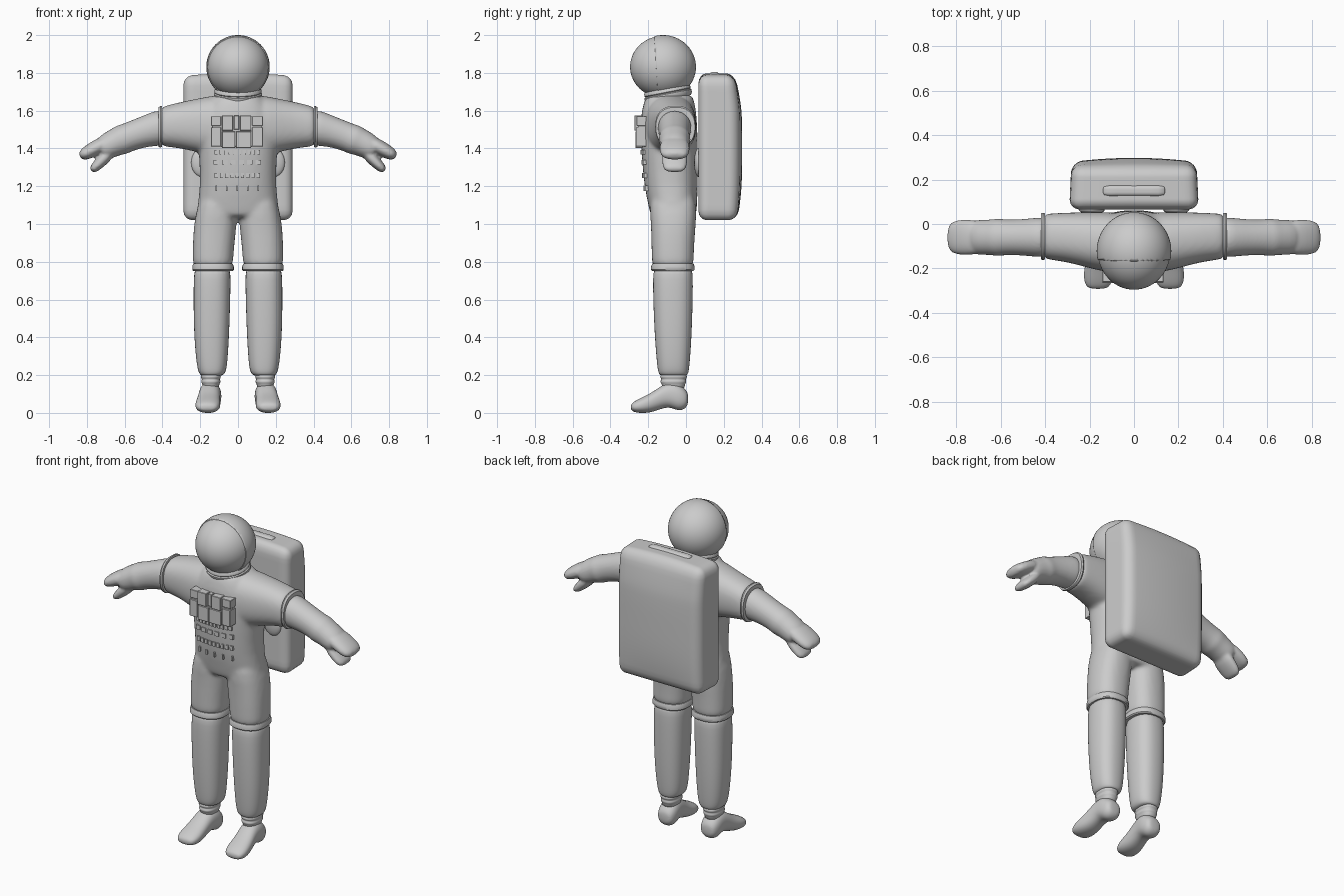
import bpy, bmesh, math
from mathutils import Vector, Matrix

if "Cube" in bpy.data.objects:
    bpy.data.objects.remove(bpy.data.objects["Cube"])


# ---------- helpers ----------
def zsec(z, x0, x1, y0, y1):
    return (Vector(((x0 + x1) / 2, (y0 + y1) / 2, z)), Vector(((x1 - x0) / 2, 0, 0)), Vector((0, (y1 - y0) / 2, 0)))


def xsec(x, z0, z1, y0, y1):
    return (Vector((x, (y0 + y1) / 2, (z0 + z1) / 2)), Vector((0, 0, (z1 - z0) / 2)), Vector((0, (y1 - y0) / 2, 0)))


def ysec(y, cx, hx, z0, z1):
    return (Vector((cx, y, (z0 + z1) / 2)), Vector((hx, 0, 0)), Vector((0, 0, (z1 - z0) / 2)))


def armsec(x, z, r, ry, tilt):
    t = math.radians(tilt)
    return (Vector((x, -0.06, z)), Vector((r * math.cos(t), 0, r * math.sin(t))), Vector((0, ry, 0)))


def loft(bm, secs, power=2.4, n=24, side=1):
    rings = []
    for c, a, b in secs:
        ring = []
        for i in range(n):
            t = 2 * math.pi * i / n
            u, v = math.cos(t), math.sin(t)
            u = math.copysign(abs(u) ** (2 / power), u)
            v = math.copysign(abs(v) ** (2 / power), v)
            p = c + a * u + b * v
            ring.append(bm.verts.new((p.x * side, p.y, p.z)))
        rings.append(ring)
    for r, s in zip(rings, rings[1:]):
        for i in range(n):
            bm.faces.new((r[i], r[(i + 1) % n], s[(i + 1) % n], s[i]))
    bm.faces.new(rings[0])
    bm.faces.new(rings[-1])


def finish(bm, name, subsurf=0, voxel=0, smooth=0, mirror=False, angle=None, flat=False):
    bmesh.ops.recalc_face_normals(bm, faces=bm.faces)
    me = bpy.data.meshes.new(name)
    bm.to_mesh(me)
    bm.free()
    ob = bpy.data.objects.new(name, me)
    bpy.context.collection.objects.link(ob)
    if not flat:
        me.polygons.foreach_set("use_smooth", [True] * len(me.polygons))
    if angle:
        bpy.ops.object.select_all(action='DESELECT')
        ob.select_set(True)
        bpy.context.view_layer.objects.active = ob
        bpy.ops.object.shade_smooth_by_angle(angle=math.radians(angle))
    if subsurf:
        m = ob.modifiers.new("subsurf", 'SUBSURF')
        m.levels = m.render_levels = subsurf
    if voxel:
        m = ob.modifiers.new("remesh", 'REMESH')
        m.mode, m.voxel_size, m.use_smooth_shade = 'VOXEL', voxel, True
    if smooth:
        m = ob.modifiers.new("smooth", 'SMOOTH')
        m.factor, m.iterations = 0.5, smooth
    if mirror:
        m = ob.modifiers.new("mirror", 'MIRROR')
        m.use_mirror_merge = False
    return ob


def rounded_box(name, lo, hi, r, cuts, shape=None):
    bm = bmesh.new()
    bmesh.ops.create_cube(bm, size=2)
    bmesh.ops.subdivide_edges(bm, edges=bm.edges[:], cuts=cuts, use_grid_fill=True)
    lo, hi = Vector(lo), Vector(hi)
    for v in bm.verts:
        p = Vector([lo[i] + (hi[i] - lo[i]) * (v.co[i] + 1) / 2 for i in range(3)])
        q = Vector([min(max(p[i], lo[i] + r), hi[i] - r) for i in range(3)])
        if (p - q).length > 1e-6:
            p = q + (p - q).normalized() * r
        v.co = shape(p) if shape else p
    return finish(bm, name)


# ---------- suit body: torso, shoulders and thighs fused together ----------
bm = bmesh.new()
loft(bm, [zsec(1.69, -.11, .11, -.20, .03), zsec(1.67, -.14, .14, -.215, .04), zsec(1.6, -.19, .19, -.238, .055),
          zsec(1.5, -.215, .215, -.242, .062), zsec(1.35, -.207, .207, -.235, .064), zsec(1.2, -.2, .2, -.222, .063),
          zsec(1.1, -.217, .217, -.2, .06), zsec(1.05, -.215, .215, -.19, .055), zsec(1.03, -.19, .19, -.17, .04)])
for s in (1, -1):
    loft(bm, [xsec(0, 1.38, 1.68, -.22, .05), xsec(.12, 1.36, 1.685, -.22, .055), xsec(.2, 1.375, 1.667, -.2, .055),
              xsec(.3, 1.40, 1.648, -.172, .052), xsec(.39, 1.41, 1.625, -.16, .048),
              xsec(.415, 1.412, 1.618, -.157, .045)], side=s)
    loft(bm, [zsec(1.2, .03, .18, -.17, .03), zsec(1.1, .005, .215, -.195, .058), zsec(1.0, .006, .234, -.186, .053),
              zsec(.9, .018, .24, -.184, .044), zsec(.8, .026, .241, -.181, .041),
              zsec(.765, .028, .238, -.18, .04)], side=s)
finish(bm, "suit_body", subsurf=1, voxel=.011, smooth=8)

# ---------- sleeve and knee cuffs ----------
bm = bmesh.new()
loft(bm, [xsec(.402, 1.408, 1.625, -.16, .048), xsec(.41, 1.405, 1.626, -.163, .051),
          xsec(.42, 1.408, 1.618, -.159, .047)], n=40)
finish(bm, "sleeve_cuff", mirror=True, angle=40)
bm = bmesh.new()
loft(bm, [zsec(.79, .028, .238, -.179, .04), zsec(.775, .022, .242, -.185, .045),
          zsec(.758, .022, .242, -.185, .045), zsec(.752, .028, .237, -.179, .04)], n=40)
finish(bm, "knee_cuff", mirror=True, angle=40)

# ---------- forearm and two-part mitten ----------
bm = bmesh.new()
loft(bm, [armsec(.38, 1.518, .094, .092, 82), armsec(.43, 1.505, .094, .09, 78), armsec(.50, 1.487, .081, .082, 72),
          armsec(.56, 1.467, .078, .08, 70), armsec(.59, 1.456, .077, .082, 68), armsec(.615, 1.446, .08, .086, 68),
          armsec(.64, 1.436, .074, .08, 66), armsec(.68, 1.418, .07, .08, 64), armsec(.715, 1.398, .064, .078, 62),
          armsec(.735, 1.385, .045, .06, 62)], power=2.1)
loft(bm, [armsec(.68, 1.44, .035, .07, 62), armsec(.73, 1.415, .042, .08, 62), armsec(.78, 1.388, .038, .08, 60),
          armsec(.815, 1.368, .033, .074, 60), armsec(.838, 1.356, .018, .05, 60)], power=2.2)
loft(bm, [armsec(.67, 1.39, .03, .06, 50), armsec(.705, 1.352, .034, .07, 48), armsec(.74, 1.316, .028, .066, 48),
          armsec(.765, 1.292, .024, .06, 48), armsec(.778, 1.281, .012, .04, 48)], power=2.2)
finish(bm, "forearm_and_mitten", subsurf=1, voxel=.008, smooth=5, mirror=True)

# ---------- lower legs, ankle rolls, boots ----------
bm = bmesh.new()
loft(bm, [zsec(.775, .045, .225, -.165, .03), zsec(.74, .037, .236, -.178, .039), zsec(.5, .043, .236, -.171, .034),
          zsec(.35, .05, .229, -.162, .027), zsec(.24, .058, .217, -.152, .018), zsec(.205, .07, .205, -.145, .012),
          zsec(.195, .09, .19, -.13, .0)])
finish(bm, "lower_leg", subsurf=2, mirror=True)
bm = bmesh.new()
loft(bm, [zsec(.215, .10, .19, -.12, -.01), zsec(.197, .09, .197, -.138, .006), zsec(.186, .09, .197, -.138, .006),
          zsec(.178, .098, .19, -.128, -.003), zsec(.17, .092, .195, -.136, .002), zsec(.16, .092, .195, -.136, .002),
          zsec(.152, .1, .188, -.127, -.006), zsec(.12, .1, .188, -.127, -.006)])
finish(bm, "ankle_roll", subsurf=1, mirror=True)
bm = bmesh.new()
loft(bm, [ysec(.012, .145, .03, .05, .10), ysec(-.002, .145, .05, .022, .125), ysec(-.04, .146, .06, .008, .16),
          ysec(-.085, .148, .058, .032, .165), ysec(-.13, .152, .058, .022, .145), ysec(-.18, .157, .063, .003, .108),
          ysec(-.23, .16, .068, -.002, .084), ysec(-.27, .162, .06, .002, .064),
          ysec(-.293, .163, .04, .015, .045)], power=2.3)
finish(bm, "boot", subsurf=2, mirror=True)

# ---------- helmet: visor ball, hood shell and neck ring ----------
HC = Vector((0, -.122, 1.832))
bm = bmesh.new()
bmesh.ops.create_uvsphere(bm, u_segments=64, v_segments=32, radius=.164)
bmesh.ops.transform(bm, verts=bm.verts, matrix=Matrix.Translation(HC) @ Matrix.Diagonal((1, 1.06, 1, 1)))
finish(bm, "visor")
bm = bmesh.new()
bmesh.ops.create_uvsphere(bm, u_segments=64, v_segments=32, radius=.168)
bmesh.ops.transform(bm, verts=bm.verts, matrix=Matrix.Translation(HC) @ Matrix.Diagonal((1, 1.04, 1, 1)))
bmesh.ops.bisect_plane(bm, geom=bm.verts[:] + bm.edges[:] + bm.faces[:], plane_co=(0, -.158, 1.83),
                       plane_no=(0, 1, .06), clear_inner=True)
hood = finish(bm, "helmet_hood")
m = hood.modifiers.new("thickness", 'SOLIDIFY')
m.thickness, m.offset = .01, -1

bm = bmesh.new()
loft(bm, [zsec(z, -r, r, -r, r) for z, r in ((-.035, .118), (-.02, .127), (-.006, .127), (-.001, .121),
                                             (.004, .125), (.018, .123), (.028, .112))], power=2, n=48)
bmesh.ops.transform(bm, verts=bm.verts,
                    matrix=Matrix.Translation((0, -.097, 1.695)) @ Matrix.Rotation(math.radians(11), 4, 'X'))
finish(bm, "neck_ring", angle=40)


# ---------- life-support backpack ----------
def bulge(p):
    k = (p.y - .065) / .2
    u = max(0, 1 - (p.x / .28) ** 2)
    w = max(0, 1 - abs((p.z - 1.4) / .38) ** 3)
    taper = 1 - .035 * k
    top = max(0, (p.z - 1.6) / .18)
    return Vector((p.x * taper, p.y + k * (.027 * w * (.4 + .6 * u) - .012 * top), p.z + .012 * top * u))


rounded_box("backpack", (-.292, .065, 1.02), (.292, .27, 1.785), .05, 26, bulge)
rounded_box("backpack_handle", (-.14, .125, 1.76), (.14, .175, 1.806), .018, 8)
bm = bmesh.new()
bmesh.ops.create_uvsphere(bm, u_segments=24, v_segments=12, radius=1)
bmesh.ops.transform(bm, verts=bm.verts,
                    matrix=Matrix.Translation((.19, .065, 1.325)) @ Matrix.Diagonal((.058, .022, .075, 1)))
finish(bm, "backpack_mount", mirror=True)


# ---------- chest control unit and rows of small fittings ----------
def box(bm, x0, x1, z0, z1, front, back):
    mat = Matrix.Translation(((x0 + x1) / 2, (front + back) / 2, (z0 + z1) / 2))
    bmesh.ops.create_cube(bm, size=1, matrix=mat @ Matrix.Diagonal((x1 - x0, back - front, z1 - z0, 1)))


bm = bmesh.new()
for x0, x1, z0, z1, f in ((-.142, -.09, 1.52, 1.57, -.262), (-.142, -.09, 1.41, 1.512, -.266),
                          (-.085, -.026, 1.495, 1.575, -.272), (-.021, .005, 1.5, 1.575, -.264),
                          (.01, .07, 1.495, 1.575, -.272), (.075, .132, 1.52, 1.57, -.262),
                          (.075, .132, 1.41, 1.512, -.266), (-.085, -.015, 1.402, 1.49, -.268),
                          (-.01, .07, 1.402, 1.49, -.268)):
    box(bm, x0, x1, z0, z1, f, -.17)
box(bm, -.138, .128, 1.41, 1.57, -.255, -.17)
bmesh.ops.bevel(bm, geom=bm.edges[:], offset=.002, segments=1, affect='EDGES')
finish(bm, "chest_control_unit", flat=True)

bm = bmesh.new()
for z, h, y, count, width in ((1.38, .024, -.241, 10, .017), (1.327, .026, -.237, 6, .028),
                              (1.257, .026, -.232, 9, .018), (1.19, .028, -.226, 5, .009)):
    for i in range(count):
        x = -.115 + .222 * i / (count - 1)
        box(bm, x - width / 2, x + width / 2, z - h / 2, z + h / 2, y + 1.1 * x * x, y + .05)
finish(bm, "chest_fittings", flat=True)
